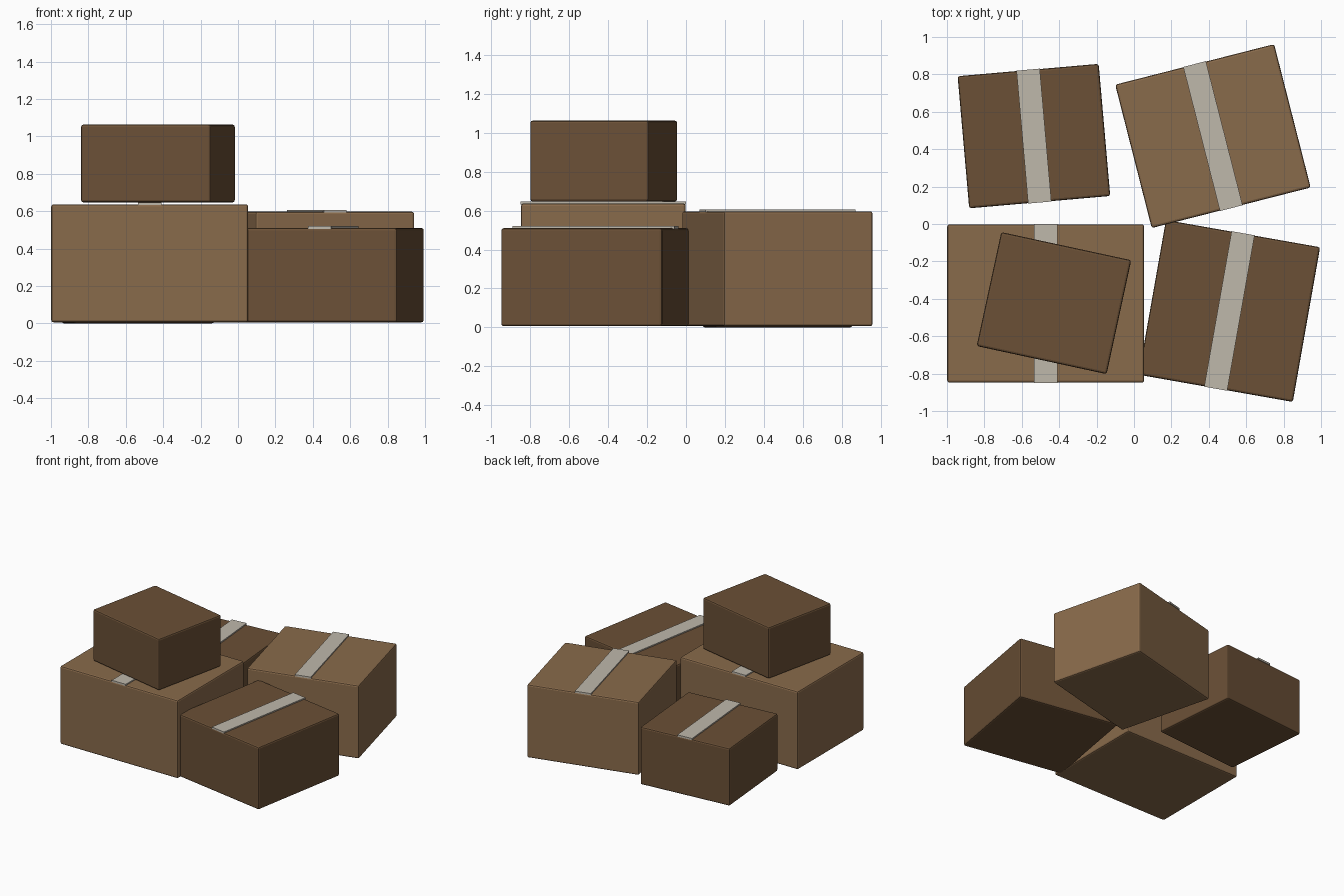
import bpy
from math import radians, sin, cos

if "Cube" in bpy.data.objects:
    bpy.data.objects.remove(bpy.data.objects["Cube"])


def material(name, rgb):
    m = bpy.data.materials.new(name)
    m.diffuse_color = (*rgb, 1)
    m.use_nodes = True
    m.node_tree.nodes["Principled BSDF"].inputs["Base Color"].default_value = m.diffuse_color
    return m


LIGHT = material("light_cardboard", (0.25, 0.145, 0.07))
DARK = material("dark_cardboard", (0.145, 0.08, 0.037))
TAPE = material("packing_tape", (0.52, 0.48, 0.41))


def block(name, x, y, z0, z1, w, d, angle, mat, bevel=0):
    bpy.ops.mesh.primitive_cube_add(size=1, location=(x, y, (z0 + z1) / 2),
                                    rotation=(0, 0, radians(angle)))
    ob = bpy.context.object
    ob.name = name
    ob.scale = (w, d, z1 - z0)
    bpy.ops.object.transform_apply(location=False, rotation=False, scale=True)
    ob.data.materials.append(mat)
    if bevel:
        mod = ob.modifiers.new("soft_edges", 'BEVEL')
        mod.width = bevel
        mod.segments = 2
    return ob


def carton(name, x, y, z0, z1, w, d, angle, mat, tape=True):
    block(name, x, y, z0, z1, w, d, angle, mat, 0.012)
    # strip of tape along the lid seam
    if tape:
        block(name + "_tape", x, y, z1 - 0.004, z1 + 0.01,
              0.125, d + 0.004, angle, TAPE)


# four cartons on the floor
carton("front_left_box", -0.472, -0.425, 0.006, 0.637, 1.053, 0.846, 0, LIGHT)
carton("front_right_box", 0.51, -0.465, 0.006, 0.51, 0.837, 0.84, -10, DARK)
carton("back_right_box", 0.422, 0.47, 0.006, 0.597, 0.877, 0.791, 14.3, LIGHT)
carton("back_left_box", -0.535, 0.47, 0.0, 0.465, 0.757, 0.709, 5, DARK)

# carton stacked on top
carton("top_box", -0.428, -0.423, 0.647, 1.063, 0.711, 0.623, -12.2, DARK, tape=False)
